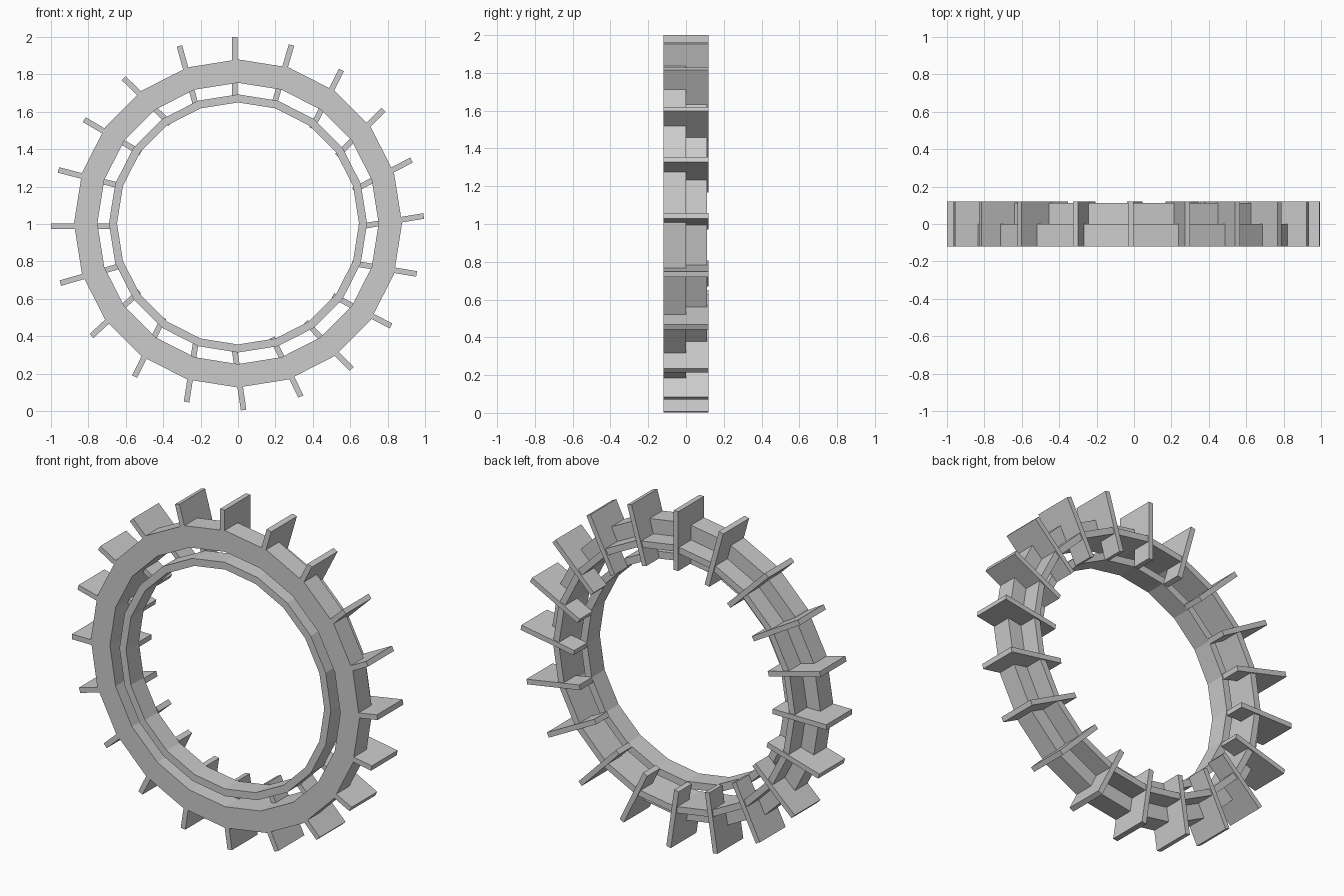
import bpy, bmesh
from math import cos, sin, radians, pi

if "Cube" in bpy.data.objects:
    bpy.data.objects.remove(bpy.data.objects["Cube"])

SIDES = 20
CENTRE_Z = 1.003


def make_object(name, bm):
    bmesh.ops.recalc_face_normals(bm, faces=bm.faces)
    mesh = bpy.data.meshes.new(name)
    bm.to_mesh(mesh)
    bm.free()
    obj = bpy.data.objects.new(name, mesh)
    bpy.context.collection.objects.link(obj)
    return obj


def ring(name, profile):
    """Sweep a closed (radius, y) profile round the axle."""
    bm = bmesh.new()
    loops = []
    for i in range(SIDES):
        a = pi / 2 + 2 * pi * i / SIDES
        loops.append([bm.verts.new((r * cos(a), y, CENTRE_Z + r * sin(a)))
                      for r, y in profile])
    n = len(profile)
    for i in range(SIDES):
        p, q = loops[i], loops[(i + 1) % SIDES]
        for j in range(n):
            k = (j + 1) % n
            bm.faces.new((p[j], p[k], q[k], q[j]))
    return make_object(name, bm)


def paddle(name, x, z, angle):
    """L-shaped plate: full depth outside the rim, rear half only inside it."""
    a = radians(angle)
    outline = [(0, -0.12), (0, 0.12), (-0.35, 0.12), (-0.35, 0.0),
               (-0.19, 0.0), (-0.19, -0.12)]
    bm = bmesh.new()
    sides = []
    for t in (-0.015, 0.015):
        sides.append([bm.verts.new((x + s * cos(a) - t * sin(a), y,
                                    z + s * sin(a) + t * cos(a)))
                      for s, y in outline])
    bm.faces.new(sides[0])
    bm.faces.new(sides[1][::-1])
    n = len(outline)
    for j in range(n):
        k = (j + 1) % n
        bm.faces.new((sides[0][j], sides[0][k], sides[1][k], sides[1][j]))
    return make_object(name, bm)


# Outer rim with its stepped rear flange
ring("outer_rim", [(0.877, -0.12), (0.877, 0.0), (0.79, 0.0), (0.79, 0.112),
                   (0.752, 0.112), (0.752, -0.12)])

# Thin inner rim
ring("inner_rim", [(0.69, -0.12), (0.69, 0.0), (0.647, 0.0), (0.647, -0.12)])

# Paddles, slightly unevenly tilted: tip x, tip z, direction in degrees
PADDLES = [
    (-0.018, 2.0, 90), (0.286, 1.957, 73.7), (0.553, 1.823, 63),
    (0.778, 1.61, 44.5), (0.928, 1.342, 27.5), (0.993, 1.043, 9.5),
    (0.955, 0.733, -9.5), (0.818, 0.455, -27.5), (0.607, 0.225, -45.7),
    (0.336, 0.078, -64), (0.03, 0.005, -81.5), (-0.275, 0.048, -98.8),
    (-0.553, 0.185, -116.5), (-0.783, 0.401, -137), (-0.95, 0.684, -164),
    (-1.0, 0.987, 180), (-0.96, 1.289, 165.5), (-0.822, 1.558, 149.5),
    (-0.612, 1.78, 135.5), (-0.313, 1.952, 105.4),
]
for i, (x, z, angle) in enumerate(PADDLES):
    paddle(f"paddle_{i + 1:02d}", x, z, angle)
